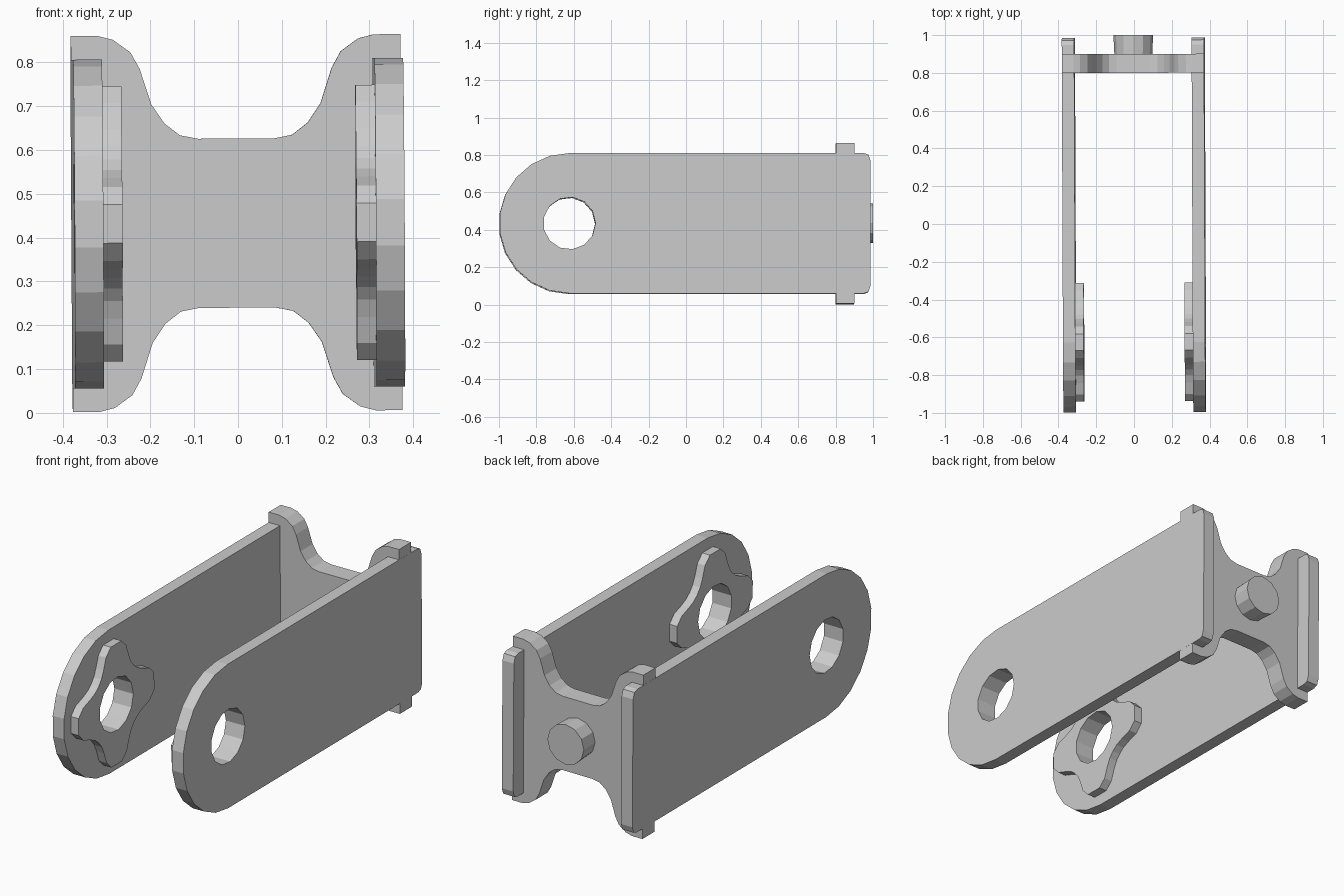
import bpy, bmesh
from math import sin, cos, pi, radians
from mathutils import Matrix, Vector

if "Cube" in bpy.data.objects:
    bpy.data.objects.remove(bpy.data.objects["Cube"])

CY, CZ = -0.625, 0.433          # pivot hole centre (y, z)
# the whole bracket sits with a very slight roll and yaw
TILT = (Matrix.Translation((0, 0, CZ)) @ Matrix.Rotation(0.004, 4, 'Z')
        @ Matrix.Rotation(-0.006, 4, 'Y') @ Matrix.Translation((0, 0, -CZ)))


def finish(name, bm):
    bmesh.ops.recalc_face_normals(bm, faces=bm.faces)
    bm.transform(TILT)
    mesh = bpy.data.meshes.new(name)
    bm.to_mesh(mesh)
    bm.free()
    ob = bpy.data.objects.new(name, mesh)
    bpy.context.collection.objects.link(ob)
    return ob


def prism(name, loops, to3d, offset):
    """Fill an outline (plus optional holes) and extrude it by offset."""
    bm = bmesh.new()
    edges = []
    for loop in loops:
        vs = [bm.verts.new(to3d(a, b)) for a, b in loop]
        edges += [bm.edges.new((vs[i - 1], vs[i])) for i in range(len(vs))]
    bmesh.ops.triangle_fill(bm, edges=edges, use_beauty=True, use_dissolve=False)
    ext = bmesh.ops.extrude_face_region(bm, geom=bm.faces[:])
    verts = [g for g in ext["geom"] if isinstance(g, bmesh.types.BMVert)]
    bmesh.ops.translate(bm, verts=verts, vec=Vector(offset))
    return finish(name, bm)


def polar(angle, r):
    return (CY + r * cos(angle), CZ + r * sin(angle))


# profiles in the y-z plane
hole = [polar(2 * pi * i / 13, 0.14) for i in range(13)]
arm = [polar(pi / 2 + pi * i / 11, 0.375) for i in range(12)]
lower_corner = [(0.95, -0.375), (0.974, -0.367), (0.985, -0.335)]
arm += [(y, CZ + z) for y, z in lower_corner]
arm += [(y, CZ - z) for y, z in reversed(lower_corner)]

lobe = [(-45, 0.208), (-35, 0.215), (-26, 0.24), (-17, 0.288), (-8, 0.317),
        (8, 0.317), (17, 0.288), (26, 0.24), (35, 0.215)]
star = [polar(radians(90 * k + a), r) for k in range(4) for a, r in lobe]

# side arms with lobed pads on their inner faces
for side, s in (("left", -1), ("right", 1)):
    prism(side + "_arm", [arm, hole],
          lambda y, z: (s * 0.311, y, z), (s * 0.0655, 0, 0))
    prism(side + "_lobed_pad", [star, hole],
          lambda y, z: (s * 0.267, y, z), (s * 0.044, 0, 0))

# H-shaped back plate, one quarter mirrored into the full outline
quarter = [(0.376, 0.429), (0.315, 0.429), (0.28, 0.42), (0.24, 0.391),
           (0.219, 0.353), (0.193, 0.272), (0.163, 0.228), (0.128, 0.201),
           (0.087, 0.193)]
upper = quarter + [(-x, z) for x, z in reversed(quarter)]
outline = upper + [(x, -z) for x, z in reversed(upper)]
prism("back_plate", [outline], lambda x, z: (x, 0.8, CZ + z), (0, 0.1, 0))

# round boss behind the back plate
bm = bmesh.new()
bmesh.ops.create_cone(
    bm, cap_ends=True, segments=12, radius1=0.1, radius2=0.105, depth=0.11,
    matrix=Matrix.Translation((0, 0.945, CZ + 0.002)) @ Matrix.Rotation(-pi / 2, 4, 'X'))
finish("back_boss", bm)
